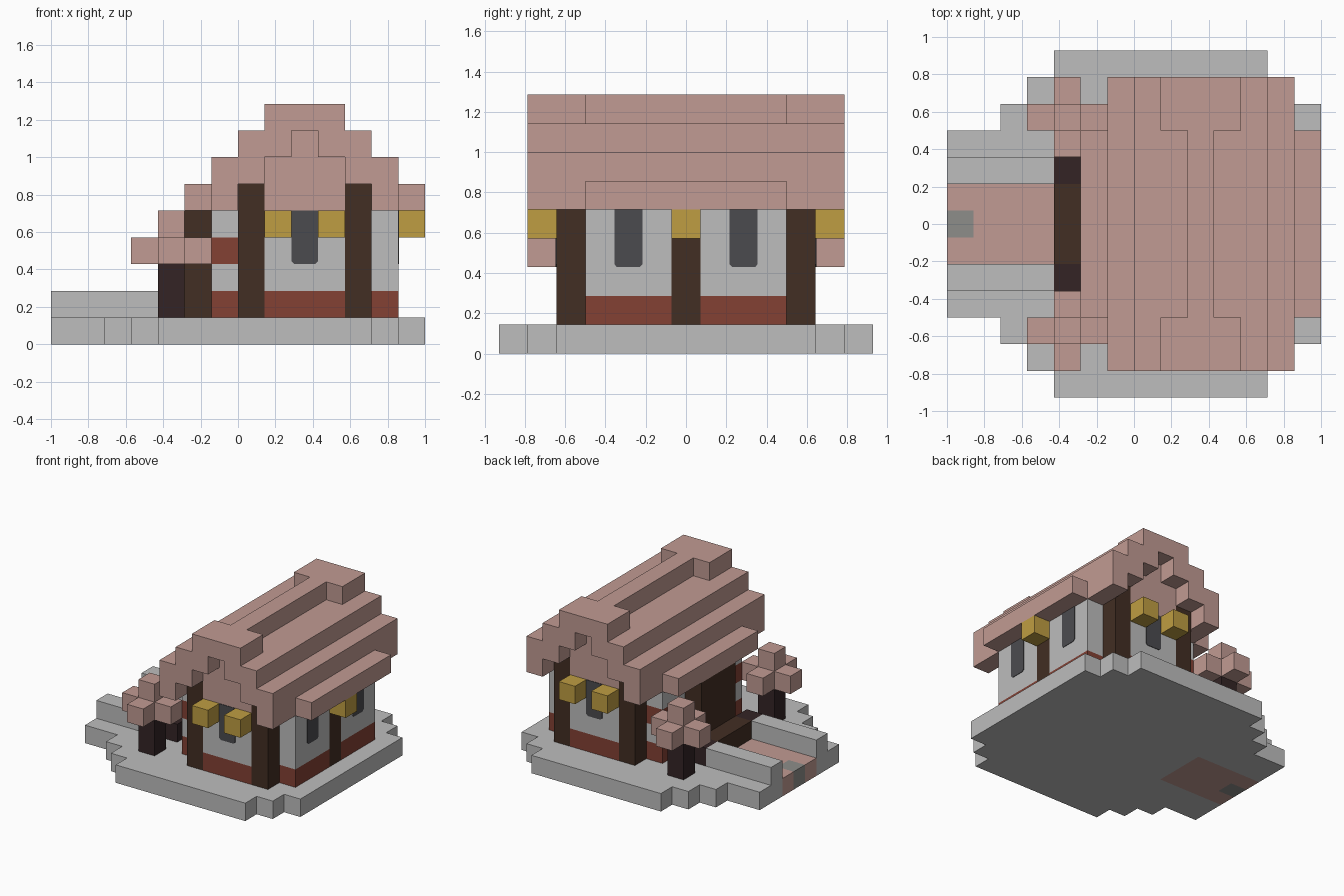
import bpy
import bmesh
from mathutils import Vector

cube = bpy.data.objects.get("Cube")
if cube:
    bpy.data.objects.remove(cube, do_unlink=True)

UNIT = 1 / 7            # edge length of one block
NX, NY = 14, 13         # blocks along x and y


def material(name, r, g, b):
    def linear(c):
        c /= 255
        return c / 12.92 if c <= 0.04045 else ((c + 0.055) / 1.055) ** 2.4
    colour = (linear(r), linear(g), linear(b), 1)
    mat = bpy.data.materials.new(name)
    mat.use_nodes = True
    mat.diffuse_color = colour
    bsdf = mat.node_tree.nodes["Principled BSDF"]
    bsdf.inputs["Base Color"].default_value = colour
    bsdf.inputs["Roughness"].default_value = 0.9
    return mat


stone = material("pale stone", 189, 189, 189)
pink = material("pink tile", 193, 155, 147)
brick = material("red brick", 131, 65, 52)
timber = material("brown timber", 66, 46, 35)
bark = material("dark bark", 51, 36, 37)
gold = material("lantern gold", 191, 157, 66)
glass = material("dark glass", 75, 75, 79)
slab_grey = material("grey slab", 141, 141, 138)


def place(x, y, z):
    return Vector(((x - NX / 2) * UNIT, (y - NY / 2) * UNIT, z * UNIT))


def make_object(name, bm, mat):
    mesh = bpy.data.meshes.new(name)
    bm.to_mesh(mesh)
    bm.free()
    mesh.materials.append(mat)
    bpy.context.collection.objects.link(bpy.data.objects.new(name, mesh))


# Blocks fill a shared grid; a later part replaces an earlier one
cells = {}
parts = {}


def fill(name, mat, x, y, z, mirror=False):
    parts[name] = mat
    for i in range(*x):
        for j in range(*y):
            for k in range(*z):
                cells[i, j, k] = name
                if mirror:
                    cells[i, NY - 1 - j, k] = name


# Stepped ground slab
for inset, (x0, x1) in enumerate([(4, 12), (3, 13), (2, 14), (0, 14)]):
    fill("ground_slab", stone, (x0, x1), (inset, NY - inset), (0, 1))

# Entrance path between low walls
fill("path", pink, (0, 4), (5, 8), (0, 1))
fill("path_marker", slab_grey, (0, 1), (6, 7), (0, 1))
fill("path_wall", stone, (0, 4), (4, 5), (1, 2), True)
fill("door_step", timber, (4, 5), (5, 8), (1, 2))
fill("step_end", bark, (4, 5), (4, 5), (1, 2), True)

# House walls above a brick footing
for name, mat, z in (("brick_footing", brick, (1, 2)), ("house_wall", stone, (2, 5))):
    fill(name, mat, (6, 13), (3, 10), z)
    fill(name, mat, (8, 11), (2, 11), z)
fill("brick_accent", brick, (6, 7), (3, 4), (3, 4), True)

# Roof body, rising in steps
fill("roof", pink, (5, 14), (3, 10), (5, 6))
fill("roof", pink, (6, 13), (2, 11), (5, 7))
fill("roof", pink, (7, 12), (2, 11), (7, 8))
fill("roof", pink, (9, 10), (1, 12), (8, 9))
fill("roof", pink, (8, 11), (1, 3), (8, 9), True)

# Stepped arch overhanging each gable
for x, bottom in ((6, 5), (7, 6), (8, 7)):
    for column in (x, 18 - x):
        fill("roof", pink, (column, column + 1), (1, 2), (bottom, bottom + 2), True)

# Timber posts and doorway
for x in (7, 11):
    fill("corner_post", timber, (x, x + 1), (2, 3), (1, 6), True)
fill("side_post", timber, (12, 13), (6, 7), (1, 4))
fill("doorway", timber, (5, 6), (5, 8), (1, 5))

# Lanterns
for x in (8, 10):
    fill("gable_lantern", gold, (x, x + 1), (1, 2), (4, 5), True)
fill("side_lantern", gold, (13, 14), (6, 7), (4, 5))

# Two small trees
fill("tree_trunk", bark, (4, 5), (2, 3), (1, 3), True)
fill("tree_leaves", pink, (3, 6), (2, 3), (3, 4), True)
fill("tree_leaves", pink, (4, 5), (1, 4), (3, 4), True)
fill("tree_leaves", pink, (4, 5), (2, 3), (4, 5), True)

# Turn each part into a clean shell of its exposed faces
for name, mat in parts.items():
    bm = bmesh.new()
    for cell, owner in cells.items():
        if owner != name:
            continue
        for axis in range(3):
            for side in (0, 1):
                near = list(cell)
                near[axis] += 2 * side - 1
                if tuple(near) in cells:
                    continue
                corners = []
                for a, b in ((0, 0), (1, 0), (1, 1), (0, 1)):
                    p = list(cell)
                    p[axis] += side
                    p[(axis + 1) % 3] += a
                    p[(axis + 2) % 3] += b
                    corners.append(bm.verts.new(place(*p)))
                bm.faces.new(corners if side else corners[::-1])
    bmesh.ops.remove_doubles(bm, verts=bm.verts, dist=0.001)
    bmesh.ops.dissolve_limit(bm, angle_limit=0.01, verts=bm.verts, edges=bm.edges)
    make_object(name, bm, mat)


# Window plates with clipped lower corners
def window(name, x, y, normal):
    bm = bmesh.new()
    across = Vector((-normal.y, normal.x, 0))
    outline = [(-0.5, 5), (-0.5, 3.1), (-0.4, 3), (0.4, 3), (0.5, 3.1), (0.5, 5)]
    face = bm.faces.new([bm.verts.new(place(x, y, z) + across * s * UNIT * 0.98)
                         for s, z in outline])
    extruded = bmesh.ops.extrude_face_region(bm, geom=[face])["geom"]
    moved = [v for v in extruded if isinstance(v, bmesh.types.BMVert)]
    bmesh.ops.translate(bm, verts=moved, vec=normal * 0.004)
    bmesh.ops.recalc_face_normals(bm, faces=bm.faces)
    make_object(name, bm, glass)


window("front_window", 9.5, 2, Vector((0, -1, 0)))
window("back_window", 9.5, 11, Vector((0, 1, 0)))
for y in (4.5, 8.5):
    window("side_window", 13, y, Vector((1, 0, 0)))
